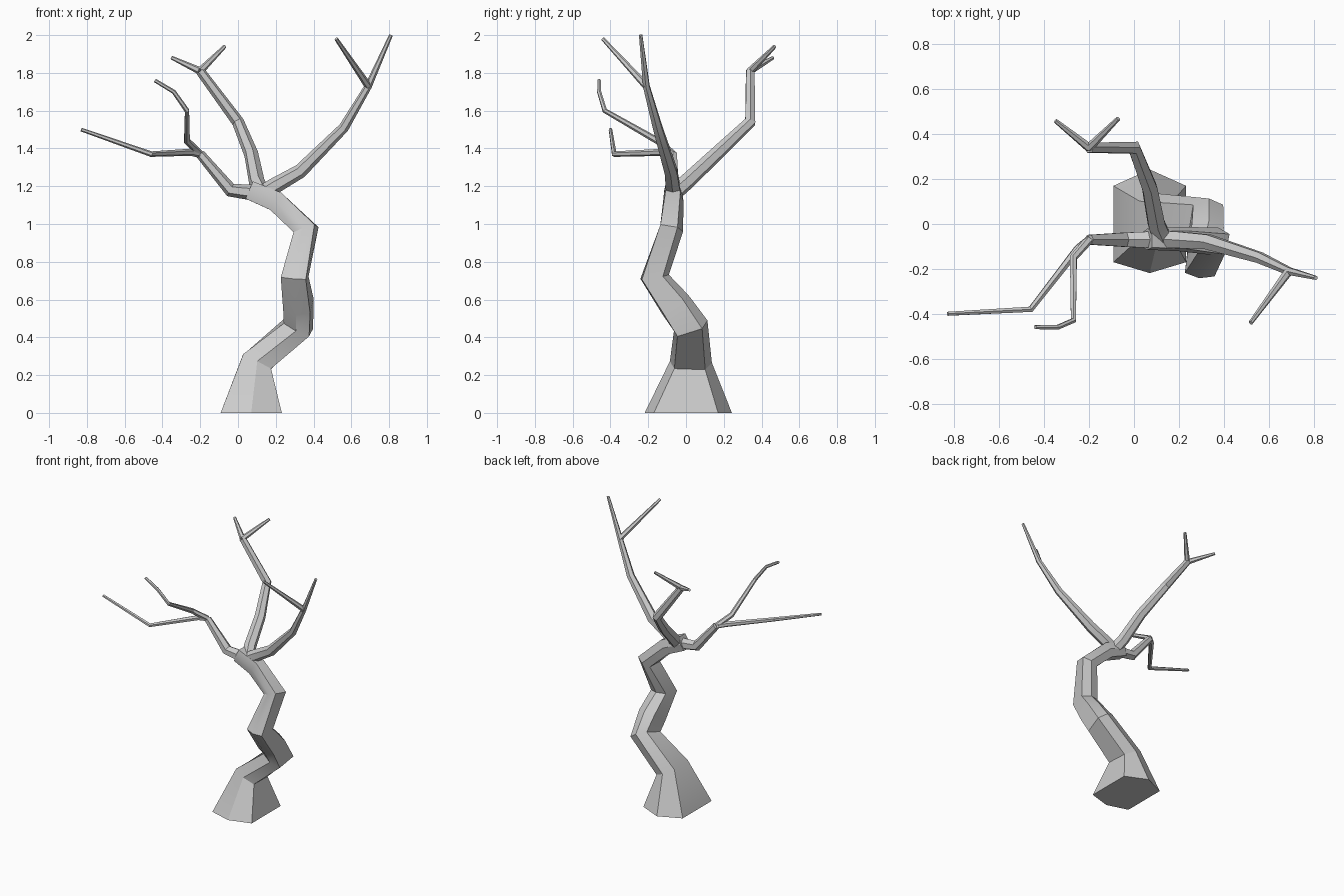
import bpy, bmesh, math
from mathutils import Vector

cube = bpy.data.objects.get("Cube")
if cube:
    bpy.data.objects.remove(cube, do_unlink=True)

GREY = (0.6, 0.6, 0.6, 1)
bark = bpy.data.materials.new("grey bark")
bark.use_nodes = True
bark.diffuse_color = GREY
bark.node_tree.nodes["Principled BSDF"].inputs["Base Color"].default_value = GREY

# Six-sided sections: the trunk has flat flanks and a ridge at front and back
SIDES = 6
TRUNK_SECTION = [(1, -0.7), (1, 0.7), (0, 1), (-1, 0.7), (-1, -0.7), (0, -0.9)]
LIMB_SECTION = [(math.cos(math.tau * i / SIDES), math.sin(math.tau * i / SIDES))
                for i in range(SIDES)]


def limb_size(radius):
    """Limbs taper evenly from the first radius to the second."""
    start, end = radius
    return lambda along: (start + (end - start) * along,) * 2


def trunk_size(along):
    """The trunk tapers, grows rounder with height and flares at the ground."""
    flare = 1.8 if along == 0 else 1
    width = flare * (0.09 - 0.04 * along)
    return width, width * (1.5 - 0.5 * along)


def sweep(name, points, size, section=LIMB_SECTION):
    """Skin a tapering tube along a path, with mitred corners."""
    path = [Vector(point) for point in points]
    directions = [(end - start).normalized() for start, end in zip(path, path[1:])]
    lengths = [(end - start).length for start, end in zip(path, path[1:])]
    bm = bmesh.new()
    rings = []
    depth_axis = Vector((0, 1, 0))
    for index, centre in enumerate(path):
        incoming = directions[max(index - 1, 0)]
        outgoing = directions[min(index, len(directions) - 1)]
        normal = (incoming + outgoing).normalized()
        if centre.z == 0:
            normal = Vector((0, 0, 1))
        depth_axis = (depth_axis - normal * depth_axis.dot(normal)).normalized()
        width_axis = depth_axis.cross(normal)
        width, depth = size(sum(lengths[:index]) / sum(lengths))
        rings.append([bm.verts.new(centre + width_axis * u * width + depth_axis * v * depth)
                      for u, v in section])
    for lower, upper in zip(rings, rings[1:]):
        for k in range(SIDES):
            following = (k + 1) % SIDES
            bm.faces.new((lower[k], lower[following], upper[following], upper[k]))
    bm.faces.new(rings[0])
    bm.faces.new(rings[-1])
    bmesh.ops.recalc_face_normals(bm, faces=bm.faces)

    mesh = bpy.data.meshes.new(name)
    bm.to_mesh(mesh)
    bm.free()
    mesh.materials.append(bark)
    tube = bpy.data.objects.new(name, mesh)
    bpy.context.collection.objects.link(tube)
    bpy.ops.object.select_all(action='DESELECT')
    tube.select_set(True)
    bpy.context.view_layer.objects.active = tube
    bpy.ops.object.shade_smooth_by_angle(angle=math.radians(30))


# Points where the limbs divide
crotch = (0.13, -0.07, 1.16)
right_fork = (-0.2, -0.07, 1.37)
left_fork = (0.69, -0.21, 1.73)
back_fork = (-0.2, 0.34, 1.81)

thick = limb_size((0.045, 0.025))
long_taper = limb_size((0.045, 0.01))
twig = limb_size((0.02, 0.01))

# Winding trunk, flared at the ground
sweep("trunk", [
    (0.07, 0, 0), (0.1, 0.02, 0.27), (0.32, 0.02, 0.46), (0.32, -0.06, 0.57),
    (0.3, -0.17, 0.72), (0.36, -0.08, 0.97), (0.2, -0.07, 1.12), (0.06, -0.07, 1.18),
], trunk_size, TRUNK_SECTION)

# Right limb and its two forks
sweep("right_limb", [crotch, (-0.04, -0.07, 1.18), right_fork], thick)
sweep("right_outer_twig", [
    right_fork, (-0.25, -0.11, 1.38), (-0.46, -0.38, 1.37), (-0.83, -0.4, 1.5)], twig)
sweep("right_upper_twig", [
    right_fork, (-0.27, -0.15, 1.44), (-0.27, -0.43, 1.6),
    (-0.34, -0.46, 1.7), (-0.44, -0.46, 1.76)], twig)

# Left limb and its side twig
sweep("left_limb", [
    crotch, (0.19, -0.07, 1.2), (0.33, -0.08, 1.28), (0.56, -0.15, 1.51),
    left_fork, (0.81, -0.24, 2)], long_taper)
sweep("left_twig", [left_fork, (0.52, -0.44, 1.98)], twig)

# Back limb and its two twigs
sweep("back_limb", [
    crotch, (0.1, 0, 1.22), (0.07, 0.16, 1.37), (0, 0.34, 1.54), back_fork], thick)
sweep("back_right_twig", [back_fork, (-0.35, 0.46, 1.88)], twig)
sweep("back_left_twig", [back_fork, (-0.07, 0.47, 1.94)], twig)
